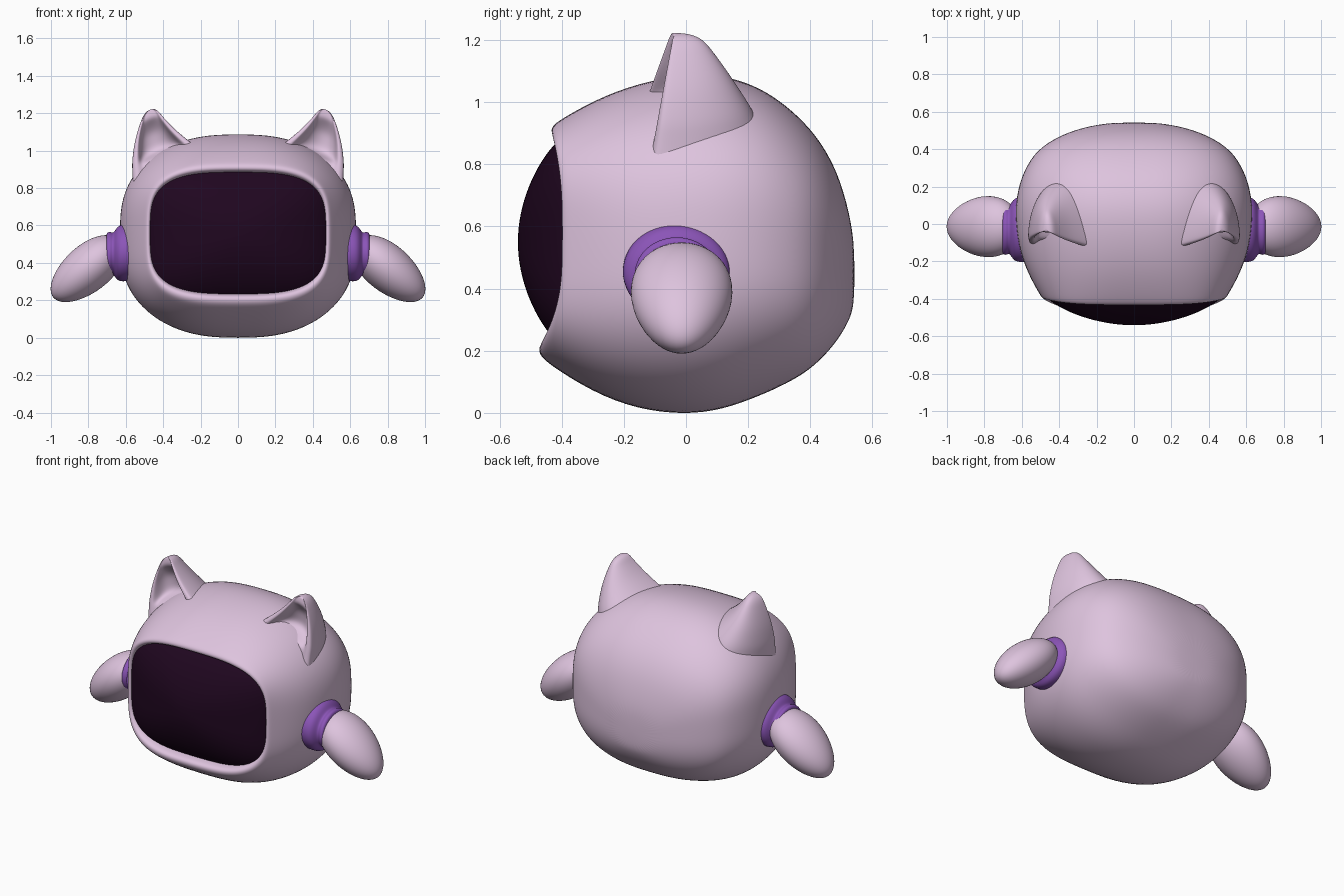
import bpy, bmesh
from math import sin, cos, pi
from mathutils import Matrix, Vector

cube = bpy.data.objects.get("Cube")
if cube:
    bpy.data.objects.remove(cube, do_unlink=True)


def material(name, rgb):
    m = bpy.data.materials.new(name)
    m.use_nodes = True
    m.diffuse_color = (*rgb, 1)
    bsdf = next(n for n in m.node_tree.nodes if n.type == "BSDF_PRINCIPLED")
    bsdf.inputs["Base Color"].default_value = (*rgb, 1)
    bsdf.inputs["Roughness"].default_value = 0.6
    return m


pink = material("pale_mauve", (0.73, 0.55, 0.73))
purple = material("violet", (0.26, 0.09, 0.48))
dark = material("dark_plum", (0.014, 0.002, 0.014))


def finish(bm, name, mat, mirror=False, levels=2):
    bmesh.ops.recalc_face_normals(bm, faces=bm.faces)
    for f in bm.faces:
        f.smooth = True
    me = bpy.data.meshes.new(name)
    bm.to_mesh(me)
    bm.free()
    me.materials.append(mat)
    ob = bpy.data.objects.new(name, me)
    bpy.context.collection.objects.link(ob)
    if mirror:
        ob.modifiers.new("mirror", "MIRROR").use_mirror_merge = False
    if levels:
        sub = ob.modifiers.new("smooth", "SUBSURF")
        sub.levels = sub.render_levels = levels


def loft(rings):
    """Skin a list of equally long closed rings and cap the last one."""
    bm = bmesh.new()
    loops = [[bm.verts.new(p) for p in ring] for ring in rings]
    n = len(loops[0])
    for a, b in zip(loops, loops[1:]):
        for i in range(n):
            j = (i + 1) % n
            bm.faces.new((a[i], a[j], b[j], b[i]))
    bm.faces.new(loops[-1])
    return bm


def rounded_ring(y, half_w, top, bottom, power, dome, lean=0, count=48):
    """Superellipse facing y; dome arches top and bottom, lean pushes them forward."""
    pts = []
    for i in range(count):
        a = 2 * pi * (i + 0.5) / count
        c, s = cos(a), sin(a)
        px = abs(c) ** (2 / power) * (1 if c > 0 else -1)
        pz = abs(s) ** (2 / power) * (1 if s > 0 else -1)
        push = lean * abs(pz) ** 3 * (0.035 if pz > 0 else 0.075)
        pz *= 1 - dome * px * px
        pts.append((half_w * px, y - push, (top + bottom) / 2 + (top - bottom) / 2 * pz))
    return pts


# Body shell: inner throat, rolled lip, then sections to the back
body = [
    (-.33, .457, .88, .235, 3.6, .05, 1),
    (-.38, .465, .888, .228, 3.6, .05, 1),
    (-.400, .476, .902, .212, 3.6, .05, 1),
    (-.397, .491, .924, .185, 3.6, .06, 1),
    (-.375, .505, .945, .155, 3.5, .07, .9),
    (-.28, .56, 1.012, .065, 3.2, .12, .3),
    (-.15, .612, 1.065, .008, 3, .16, .1),
    (0, .634, 1.094, -.010, 3, .17, 0),
    (.12, .633, 1.09, .008, 3, .17, 0),
    (.22, .612, 1.058, .045, 3, .16, 0),
    (.30, .58, 1.01, .08, 3, .14, 0),
    (.38, .53, .94, .123, 3, .12, 0),
    (.44, .455, .865, .175, 3, .1, 0),
    (.49, .355, .77, .235, 3, .1, 0),
    (.525, .235, .65, .295, 2.8, .1, 0),
    (.543, .11, .54, .35, 2.5, .05, 0),
]
finish(loft([rounded_ring(*s) for s in body]), "body_shell", pink)

# Bulging visor
visor = []
for r in (1, .97, .9, .8, .65, .45, .25, .08):
    y = -.382 - .16 * (1 - r * r) ** .8
    visor.append(rounded_ring(y, .478 * r, .55 + .35 * r, .55 - .35 * r, 2.4 + 1.4 * r, .04))
finish(loft(visor), "visor", dark)

# Ears: half cones with a framed hollow in front
front_dent = [(-.95, -.04), (-.84, -.06), (-.74, -.03), (-.64, .2), (-.4, .34), (0, .4)]
front_dent += [(-s, d) for s, d in reversed(front_dent[:-1])]
ear = []
for h, w in ((-.2, 1.12), (0, 1.03), (.14, .92), (.2, .87), (.28, .80), (.45, .65), (.6, .52),
             (.75, .39), (.83, .32), (.9, .26), (.97, .18), (1.01, .07)):
    mid = Vector((.38 + .09 * h + .022 * sin(pi * max(h, 0)),
                  -.10 + .06 * h, .93 + .287 * h))
    depth = .33 * w ** .8
    fade = max(0, min(1, (.86 - h) / .2, (h - .14) / .1))
    outline = [(cos(pi * i / 14), sin(pi * i / 14)) for i in range(15)]
    outline += [(s, d * fade if d > 0 else d) for s, d in front_dent]
    ear.append([mid + Vector((.18 * w * s, depth * d + .015 * s * w, -.07 * w * s))
                for s, d in outline])
finish(loft(ear), "ears", pink, mirror=True)

# Ribbed cuffs turned around the arm axis
cuff = [(.55, .168), (.60, .172), (.632, .168), (.650, .152), (.662, .130),
        (.672, .127), (.684, .134), (.699, .132), (.706, .115), (.706, .05)]
rings = [[(x, -.03 + 1.02 * r * cos(2 * pi * i / 32),
           .455 - .1 * (x - .6) + .9 * r * sin(2 * pi * i / 32)) for i in range(32)]
         for x, r in cuff]
finish(loft(rings), "arm_cuffs", purple, mirror=True)

# Drooping egg-shaped arms, narrower at the tip
bm = bmesh.new()
bmesh.ops.create_uvsphere(bm, u_segments=48, v_segments=32, radius=1)
for v in bm.verts:
    v.co.y *= 1 - .17 * v.co.x
    v.co.z *= 1 - .08 * v.co.x
shape = (Matrix.Translation((.807, -.014, .366))
         @ Matrix.Rotation(pi * 40 / 180, 4, "Y")
         @ Matrix.Diagonal((.235, .161, .125, 1)))
bmesh.ops.transform(bm, matrix=shape, verts=bm.verts)
finish(bm, "arms", pink, mirror=True, levels=0)
